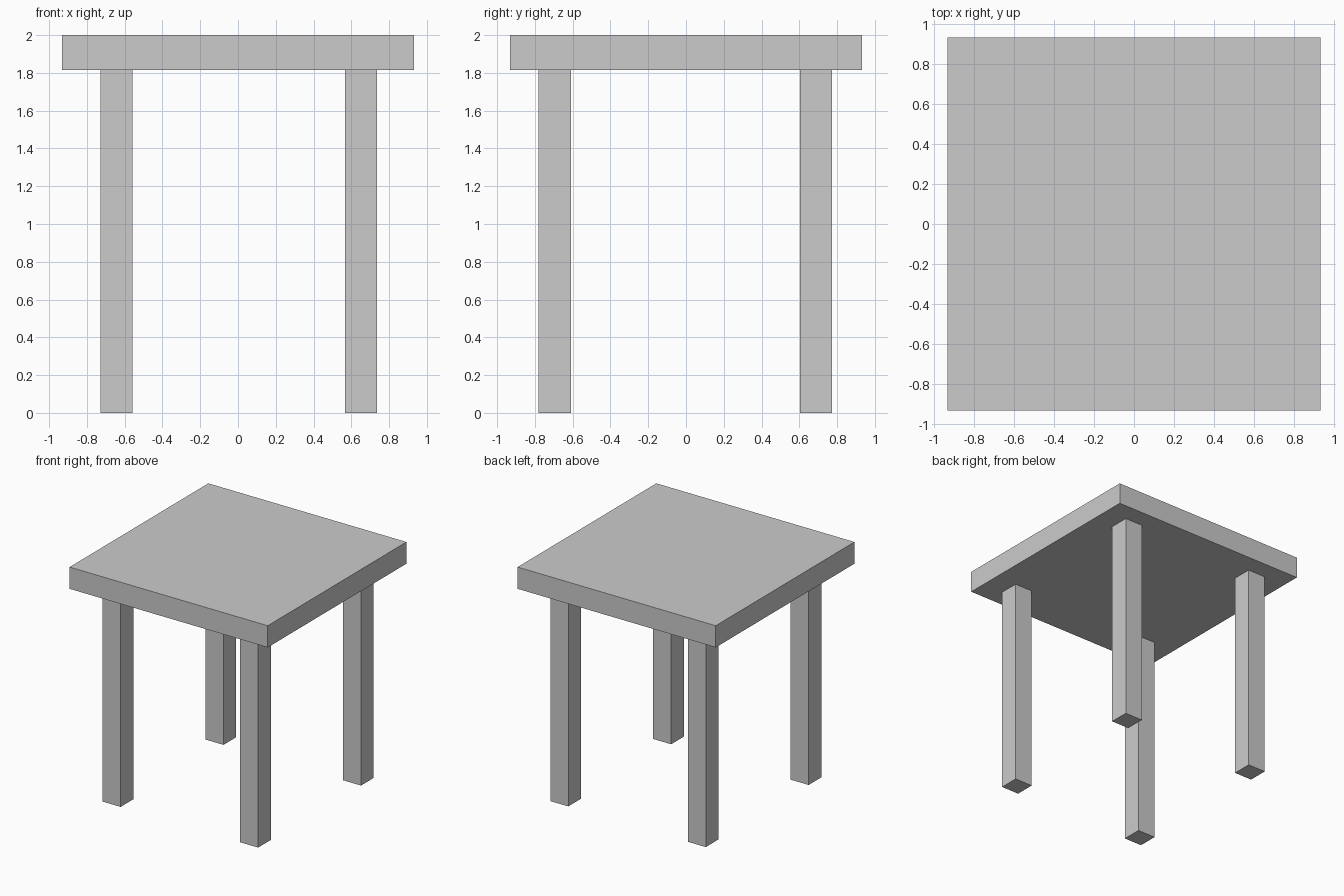
import bpy

if "Cube" in bpy.data.objects:
    bpy.data.objects.remove(bpy.data.objects["Cube"])


def box(name, x, y, z):
    """Axis-aligned box from (min, max) ranges."""
    bpy.ops.mesh.primitive_cube_add(size=1, location=[sum(r) / 2 for r in (x, y, z)])
    ob = bpy.context.object
    ob.name = name
    ob.scale = [r[1] - r[0] for r in (x, y, z)]
    bpy.ops.object.transform_apply(location=False, rotation=False, scale=True)
    return ob


TOP, UNDERSIDE, HALF = 2.0, 1.815, 0.933

# Square table top
box("table_top", (-HALF, HALF), (-HALF, HALF), (UNDERSIDE, TOP))

# Four square legs, set in from the edges
leg_x = {"left": (-0.728, -0.559), "right": (0.567, 0.736)}
leg_y = {"front": (-0.78, -0.61), "back": (0.603, 0.774)}
for side, x in leg_x.items():
    for end, y in leg_y.items():
        box(f"{end}_{side}_leg", x, y, (0, UNDERSIDE))
